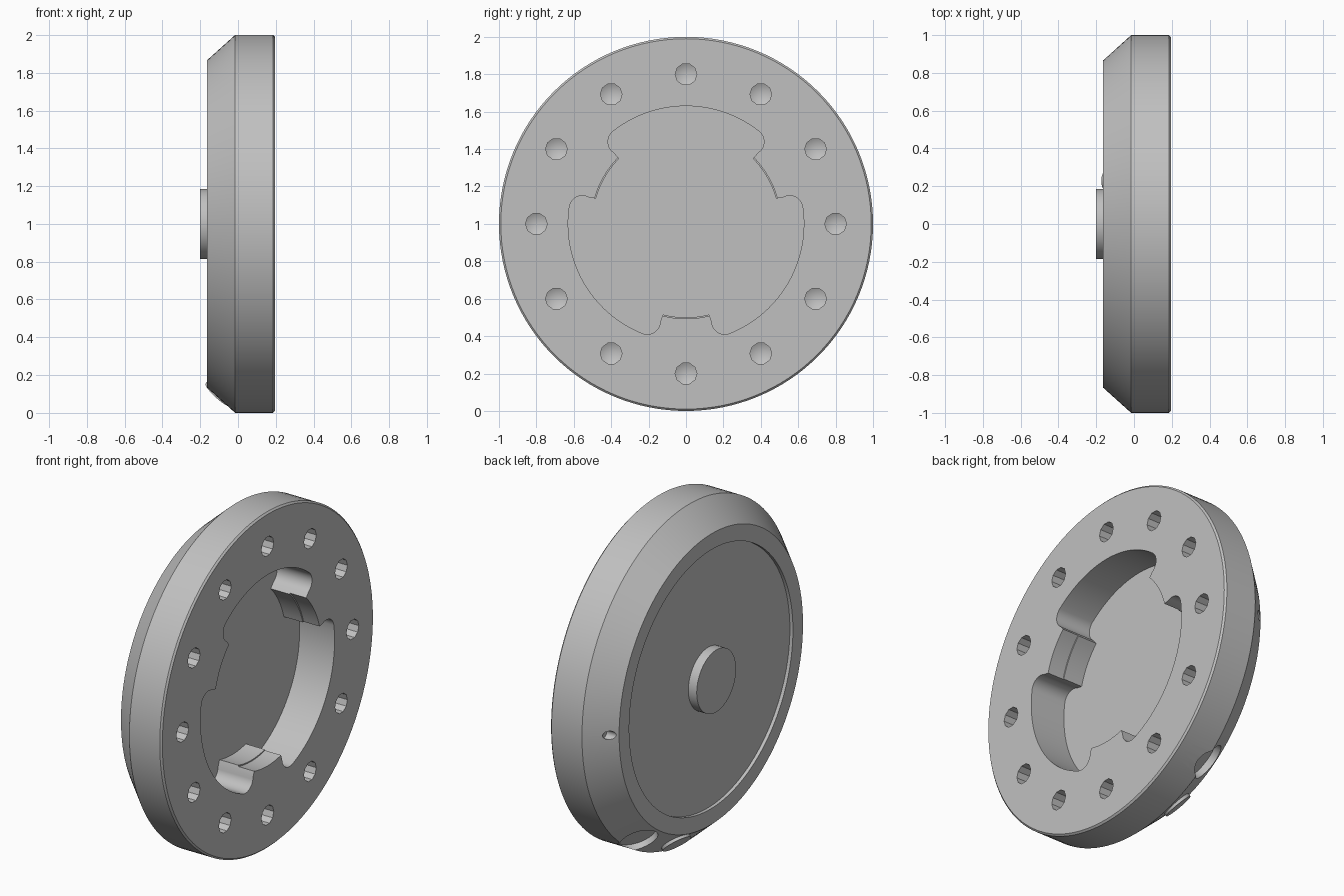
import bpy
import bmesh
from math import cos, sin, pi, radians
from mathutils import Vector

cube = bpy.data.objects.get("Cube")
if cube:
    bpy.data.objects.remove(cube, do_unlink=True)

metal = bpy.data.materials.new("satin grey")
metal.use_nodes = True
GREY = (0.53, 0.53, 0.53, 1)
metal.diffuse_color = GREY
metal.node_tree.nodes["Principled BSDF"].inputs["Base Color"].default_value = GREY

CENTRE = Vector((0, 0, 1))
X = Vector((1, 0, 0))


def spoke(angle):
    """Outward direction in the disc plane, 0 = +y, 90 = up."""
    a = radians(angle)
    return Vector((0, cos(a), sin(a)))


def lathe(bm, profile, origin, axis, segments):
    """Closed solid of revolution from (height, radius) pairs; radius 0 is a tip."""
    turn = X.rotation_difference(axis)
    rings = []
    for h, r in profile:
        count = segments if r else 1
        rings.append([bm.verts.new(origin + turn @ (X * h + spoke(360 * i / segments) * r))
                      for i in range(count)])
    for a, b in zip(rings, rings[1:]):
        for i in range(segments):
            j = (i + 1) % segments
            if len(b) == 1:
                bm.faces.new((a[i], a[j], b[0]))
            elif len(a) == 1:
                bm.faces.new((a[0], b[j], b[i]))
            else:
                bm.faces.new((a[i], a[j], b[j], b[i]))
    for ring in (rings[0], rings[-1]):
        if len(ring) > 1:
            bm.faces.new(ring)


def finish(bm, name):
    bmesh.ops.recalc_face_normals(bm, faces=bm.faces)
    mesh = bpy.data.meshes.new(name)
    bm.to_mesh(mesh)
    bm.free()
    mesh.materials.append(metal)
    ob = bpy.data.objects.new(name, mesh)
    bpy.context.collection.objects.link(ob)
    return ob


def turned(name, profile, origin=CENTRE, axis=X, segments=64):
    bm = bmesh.new()
    lathe(bm, profile, origin, axis, segments)
    return finish(bm, name)


def activate(ob):
    bpy.ops.object.select_all(action='DESELECT')
    ob.select_set(True)
    bpy.context.view_layer.objects.active = ob


def carve(target, cutter):
    cutter.hide_render = True
    mod = target.modifiers.new("cut", 'BOOLEAN')
    mod.operation = 'DIFFERENCE'
    mod.solver = 'EXACT'
    mod.object = cutter
    activate(target)
    bpy.ops.object.modifier_apply(modifier=mod.name)
    bpy.data.objects.remove(cutter, do_unlink=True)


# Disc body with bevelled back and shallow round recess
body = turned("mount_body", [(-0.145, 0.77), (-0.165, 0.77), (-0.165, 0.865),
                             (-0.015, 1), (0.185, 1), (0.195, 0.99)], segments=128)


# Three-lobed bayonet pocket
def corner(angle, side):
    d, t = spoke(angle), spoke(angle + 90) * side
    return [d * 0.56 + (d * cos(p) + t * sin(p)) * 0.07
            for p in (radians(110 * i / 10) for i in range(11))]


outline = []
for tab in (30, 150, 270):
    outline += [spoke(tab - 14.3 + 28.6 * i / 10) * 0.5 for i in range(11)]
    outline += corner(tab + 21.7, -1)[::-1]
    outline += [spoke(tab + 21.7 + 76.6 * i / 24) * 0.63 for i in range(1, 24)]
    outline += corner(tab + 98.3, 1)

bm = bmesh.new()
floor = bm.faces.new([bm.verts.new(CENTRE + X * -0.035 + p) for p in outline])
lid = bmesh.ops.extrude_face_region(bm, geom=[floor], use_keep_orig=True)
bmesh.ops.translate(bm, vec=X * 0.3,
                    verts=[v for v in lid["geom"] if isinstance(v, bmesh.types.BMVert)])
carve(body, finish(bm, "pocket_cutter"))

# Slight step on the inner faces of the tabs
carve(body, turned("tab_step_cutter", [(0.09, 0.507), (0.3, 0.507)], segments=96))

# Ring of drilled screw holes with conical tips
bm = bmesh.new()
for i in range(12):
    lathe(bm, [(0.05, 0), (0.08, 0.058), (0.25, 0.058)],
          CENTRE + spoke(30 * i) * 0.8, X, 10)
carve(body, finish(bm, "screw_hole_cutter"))

# Index hole on the bevel
carve(body, turned("index_hole_cutter", [(-0.3, 0.025), (-0.09, 0.025)],
                   CENTRE + spoke(0) * 0.9, segments=24))


# Features standing square to the bevel
def bevel_normal(angle):
    return (X * -0.135 + spoke(angle) * 0.15).normalized()


def bevel_point(angle, x):
    return CENTRE + X * x + spoke(angle) * (0.865 + (x + 0.165) * 0.9)


carve(body, turned("finger_notch_cutter", [(-0.04, 0.11), (0.2, 0.11)],
                   bevel_point(-55, -0.07), bevel_normal(-55), 48))
button = turned("release_button", [(-0.03, 0.085), (0.015, 0.085)],
                bevel_point(-75, -0.1), bevel_normal(-75), 48)

# Central boss on the back
boss = turned("centre_boss", [(-0.2, 0.185), (-0.12, 0.185)])

for ob in (body, button, boss):
    activate(ob)
    bpy.ops.object.shade_smooth_by_angle(angle=radians(30))
